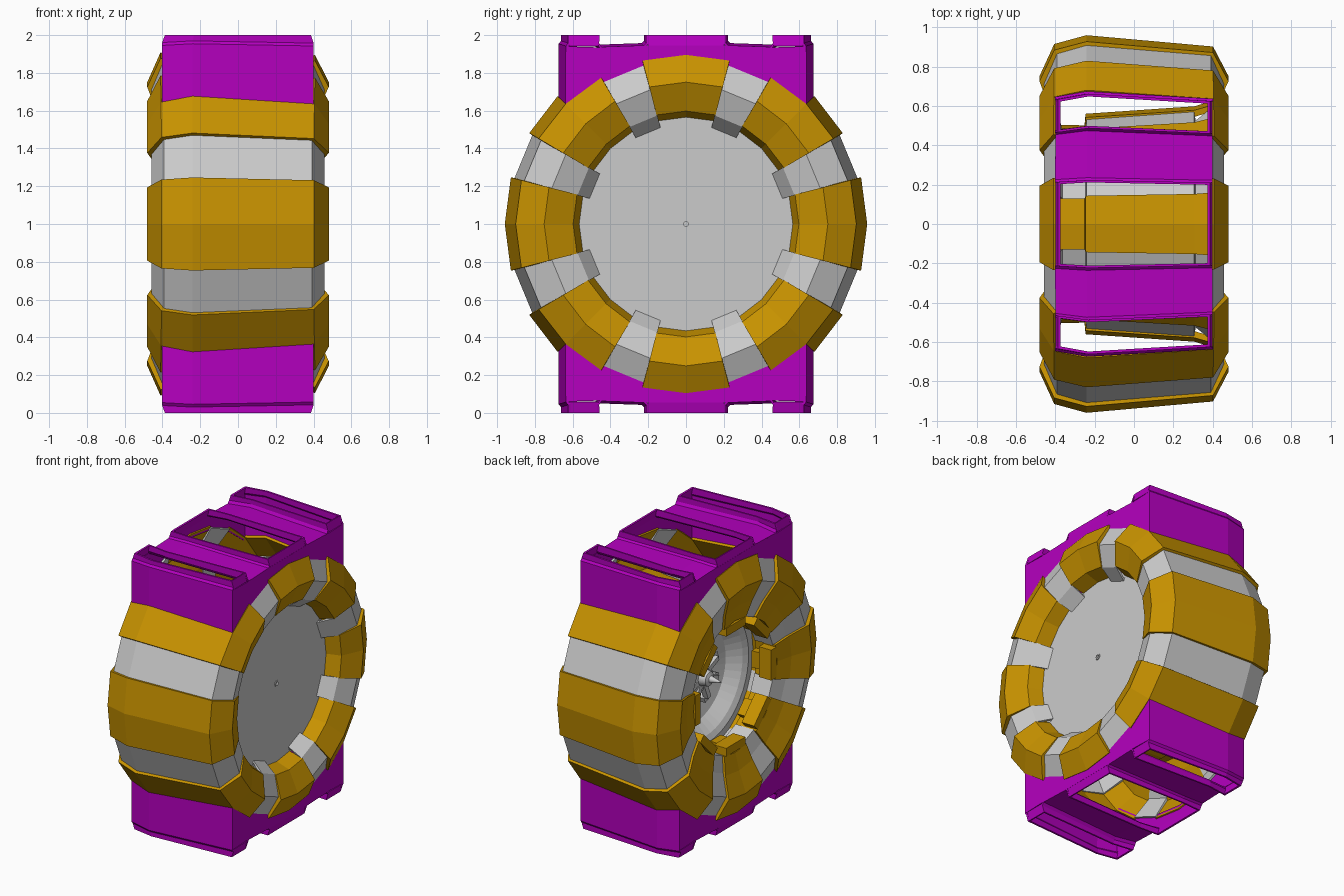
import bpy, bmesh, math
from mathutils import Matrix, Vector

if "Cube" in bpy.data.objects:
    bpy.data.objects.remove(bpy.data.objects["Cube"])


def material(name, rgb):
    m = bpy.data.materials.new(name)
    m.diffuse_color = (*rgb, 1)
    m.use_nodes = True
    m.node_tree.nodes["Principled BSDF"].inputs["Base Color"].default_value = m.diffuse_color
    return m


GOLD = material("gold", (0.58, 0.29, 0.0))
PURPLE = material("purple", (0.46, 0.0, 0.52))
C = Vector((0, 0, 1))  # ring axis runs along x through here


def make(name, bm, mat=None, thick=0):
    bmesh.ops.recalc_face_normals(bm, faces=bm.faces)
    me = bpy.data.meshes.new(name)
    bm.to_mesh(me)
    bm.free()
    ob = bpy.data.objects.new(name, me)
    bpy.context.collection.objects.link(ob)
    if mat:
        me.materials.append(mat)
    if thick:
        s = ob.modifiers.new("thickness", 'SOLIDIFY')
        s.thickness, s.offset = thick, 0
    return ob


def skin(bm, rows):
    """Quads between consecutive rows of points."""
    vs = [[bm.verts.new(p) for p in r] for r in rows]
    for a, b in zip(vs, vs[1:]):
        for i in range(len(a) - 1):
            bm.faces.new((a[i], a[i + 1], b[i + 1], b[i]))


def sweep(bm, profile, angles):
    """Turn an (x, r) profile about the ring axis."""
    skin(bm, [[C + Vector((x, r * math.cos(math.radians(a)), r * math.sin(math.radians(a))))
               for x, r in profile] for a in angles])


def box(bm, size, centre, deg):
    """Box placed at (x, radius, tangent), turned about the ring axis."""
    m = (Matrix.Translation(C) @ Matrix.Rotation(math.radians(deg), 4, 'X')
         @ Matrix.Translation(centre) @ Matrix.Diagonal((*size, 1)))
    bmesh.ops.create_cube(bm, size=1, matrix=m)


# Ring: faces and inner drum go all the way round, outer shell only at the sides
gold_face = [(.393, .888), (.464, .75), (.40, .61), (.31, .582), (-.235, .548), (-.24, .49),
             (-.385, .49), (-.41, .605), (-.464, .75), (-.395, .902)]
grey_face = [(.385, .878), (.448, .735), (.395, .60), (.31, .535), (.30, .582), (-.235, .542),
             (-.24, .475), (-.37, .48), (-.395, .59), (-.448, .735), (-.385, .888)]
gold_shell = [(.393, .888), (-.24, .943), (-.395, .902)]
grey_shell = [(.385, .878), (-.24, .93), (-.385, .888)]
for k in range(8):
    a = 45 * k
    bm = bmesh.new()
    sweep(bm, gold_face, [a - 15, a, a + 15])
    side = [t for t in (a - 15, a, a + 15) if abs(math.cos(math.radians(t))) > .70]
    if len(side) > 1:
        sweep(bm, gold_shell, side)
    bmesh.ops.remove_doubles(bm, verts=bm.verts, dist=1e-4)
    make("gold_ring_segment", bm, GOLD, .033)
    bm = bmesh.new()
    sweep(bm, grey_face, [a + 14.9, a + 30.1])
    if abs(math.cos(math.radians(a + 22.5))) > .70:
        sweep(bm, grey_shell, [a + 14.9, a + 30.1])
    bmesh.ops.remove_doubles(bm, verts=bm.verts, dist=1e-4)
    make("grey_ring_segment", bm, None, .02)

# Clamp blocks inside the rear opening
bm = bmesh.new()
for k in range(8):
    box(bm, (.10, .06, .22), (-.35, .435, 0), 45 * k)
    box(bm, (.07, .05, .12), (-.27, .44, 0), 45 * k)
make("clamp_blocks", bm, GOLD)

# Flat disc on the front side; dish, hub and spike at the rear
turn = [i * 7.5 for i in range(49)]
for name, prof in (
        ("cover_disc", [(.31, .018), (.31, .572), (.29, .572)]),
        ("centre_socket", [(.315, .012), (.315, .022), (.28, .022), (.28, 0)]),
        ("dish", [(-.16, .54), (-.18, .46), (-.16, .42), (-.08, .34), (-.04, .20), (-.04, 0)]),
        ("hub_spike", [(-.04, .13), (-.12, .11), (-.14, .06), (-.19, .05), (-.20, .025),
                       (-.28, .004), (-.28, 0)])):
    bm = bmesh.new()
    sweep(bm, prof, turn)
    bmesh.ops.remove_doubles(bm, verts=bm.verts, dist=1e-4)
    make(name, bm)

# Small arms around the hub
bm = bmesh.new()
for k in range(8):
    box(bm, (.04, .12, .035), (-.12, .13, 0), 45 * k + 22.5)
    box(bm, (.07, .04, .06), (-.08, .20, 0), 45 * k + 22.5)
make("hub_arms", bm)

# Purple housing: stations along x with their outward bulge
STATIONS = [(-.40, 1.015), (-.24, 1.06), (.40, 1.0)]


def inset(x, z):
    """The upper rims sit slightly inside the end plates."""
    return x * (.965 if z > .97 else 1)


def bulge(bm, path, up):
    """Loft a (y, z) path through the stations; low points follow the ring."""
    skin(bm, [[C + Vector((inset(x, z), y * k,
                           up * (z * k if z < .7 else z + (k - 1) * .2 * (z < .96))))
               for y, z in path] for x, k in STATIONS])


for up, label in ((1, "top"), (-1, "bottom")):
    for s in (1, -1):
        bm = bmesh.new()
        bulge(bm, [(s * .63, .634), (s * .63, .94), (s * .618, .955), (s * .618, 1.0)], up)
        make(label + "_side_panel", bm, PURPLE, .014)
        bm = bmesh.new()
        bulge(bm, [(s * .465, 1.0), (s * .465, .955), (s * .45, .932),
                   (s * .22, .94), (s * .205, .955), (s * .205, 1.0)], up)
        make(label + "_deck_strip", bm, PURPLE, .012)
    # End plates, cut along the ring below, with rims rising over the openings
    half = [(.205, .945), (.465, .935), (.63, .94)]
    arc = [(.865 * math.cos(math.radians(t)), .865 * math.sin(math.radians(t)))
           for t in range(45, 136, 15)]
    plate = half + [(.63, .634)] + arc + [(-.63, .634)] + [(-y, z) for y, z in reversed(half)]
    rims = [[(a, .94), (b, .94), (b, 1.0), (a, 1.0)]
            for a, b in ((-.2, .2), (.465, .618), (-.618, -.465))]
    for x in (-.394, .394):
        k = 1.015 if x < 0 else 1
        for outline in [plate] + rims:
            bm = bmesh.new()
            f = bm.faces.new([bm.verts.new(C + Vector((inset(x, z), y * k, up * z)))
                              for y, z in outline])
            bmesh.ops.triangulate(bm, faces=[f])
            make(label + "_end_plate", bm, PURPLE, .012)
